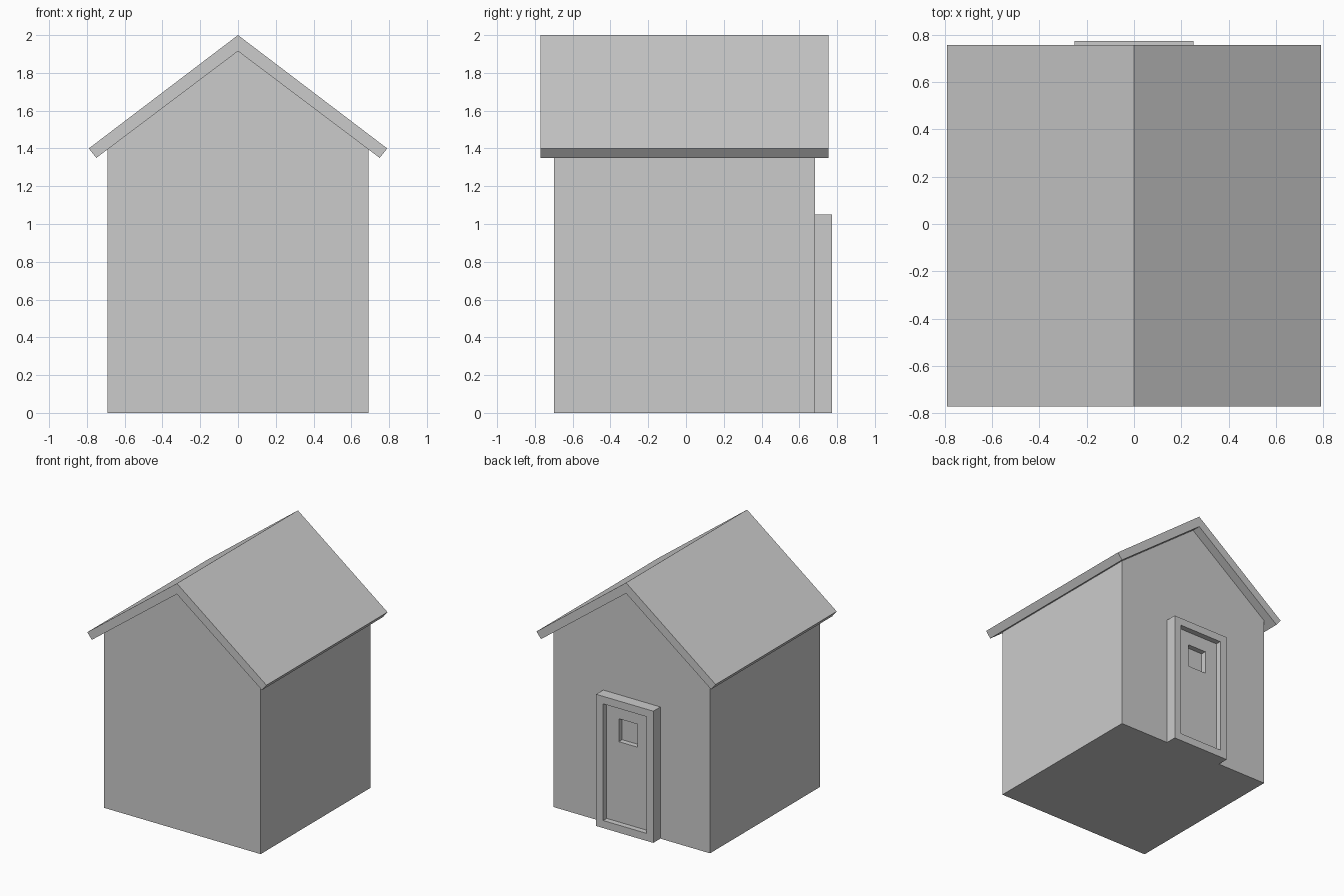
import bpy
import bmesh

cube = bpy.data.objects.get("Cube")
if cube:
    bpy.data.objects.remove(cube, do_unlink=True)

# One plain grey for everything
grey = bpy.data.materials.new("plain grey")
grey.use_nodes = True
colour = (0.6, 0.6, 0.6, 1)
grey.diffuse_color = colour
grey.node_tree.nodes["Principled BSDF"].inputs["Base Color"].default_value = colour


def finish(name, bm):
    bmesh.ops.recalc_face_normals(bm, faces=bm.faces)
    mesh = bpy.data.meshes.new(name)
    bm.to_mesh(mesh)
    bm.free()
    mesh.materials.append(grey)
    obj = bpy.data.objects.new(name, mesh)
    bpy.context.collection.objects.link(obj)
    return obj


def extrude_profile(name, half, y0, y1):
    """Mirror a half outline across x = 0 and extrude it from y0 to y1."""
    outline = half + [(-x, z) for x, z in reversed(half) if x > 0]
    bm = bmesh.new()
    face = bm.faces.new([bm.verts.new((x, y0, z)) for x, z in outline])
    moved = bmesh.ops.extrude_face_region(bm, geom=[face])["geom"]
    verts = [g for g in moved if isinstance(g, bmesh.types.BMVert)]
    bmesh.ops.translate(bm, vec=(0, y1 - y0, 0), verts=verts)
    return finish(name, bm)


def ring(bm, half_width, z0, z1, y):
    corners = ((-half_width, z0), (half_width, z0), (half_width, z1), (-half_width, z1))
    return [bm.verts.new((x, y, z)) for x, z in corners]


# Gabled walls with a closed floor
extrude_profile("walls", [(0.69, 0), (0.69, 1.395), (0, 1.918)], -0.70, 0.683)

# Pitched roof slab with square-cut eaves
extrude_profile("roof", [(0, 1.915), (0.75, 1.35), (0.79, 1.40), (0, 2.0)], -0.77, 0.755)

# Door surround, recessed door and recessed window, stepped from rectangular rings
wall_y, front_y, door_y, pane_y = 0.68, 0.772, 0.727, 0.685
steps = [
    (0.252, 0, 1.05, wall_y),
    (0.252, 0, 1.05, front_y),
    (0.19, 0.06, 0.99, front_y),
    (0.19, 0.06, 0.99, door_y),
    (0.083, 0.70, 0.883, door_y),
    (0.083, 0.70, 0.883, pane_y),
]
bm = bmesh.new()
rings = [ring(bm, *step) for step in steps]
for a, b in zip(rings, rings[1:]):
    for i in range(4):
        j = (i + 1) % 4
        bm.faces.new((a[i], a[j], b[j], b[i]))
bm.faces.new(rings[0])
bm.faces.new(rings[-1])
finish("back_door", bm)
